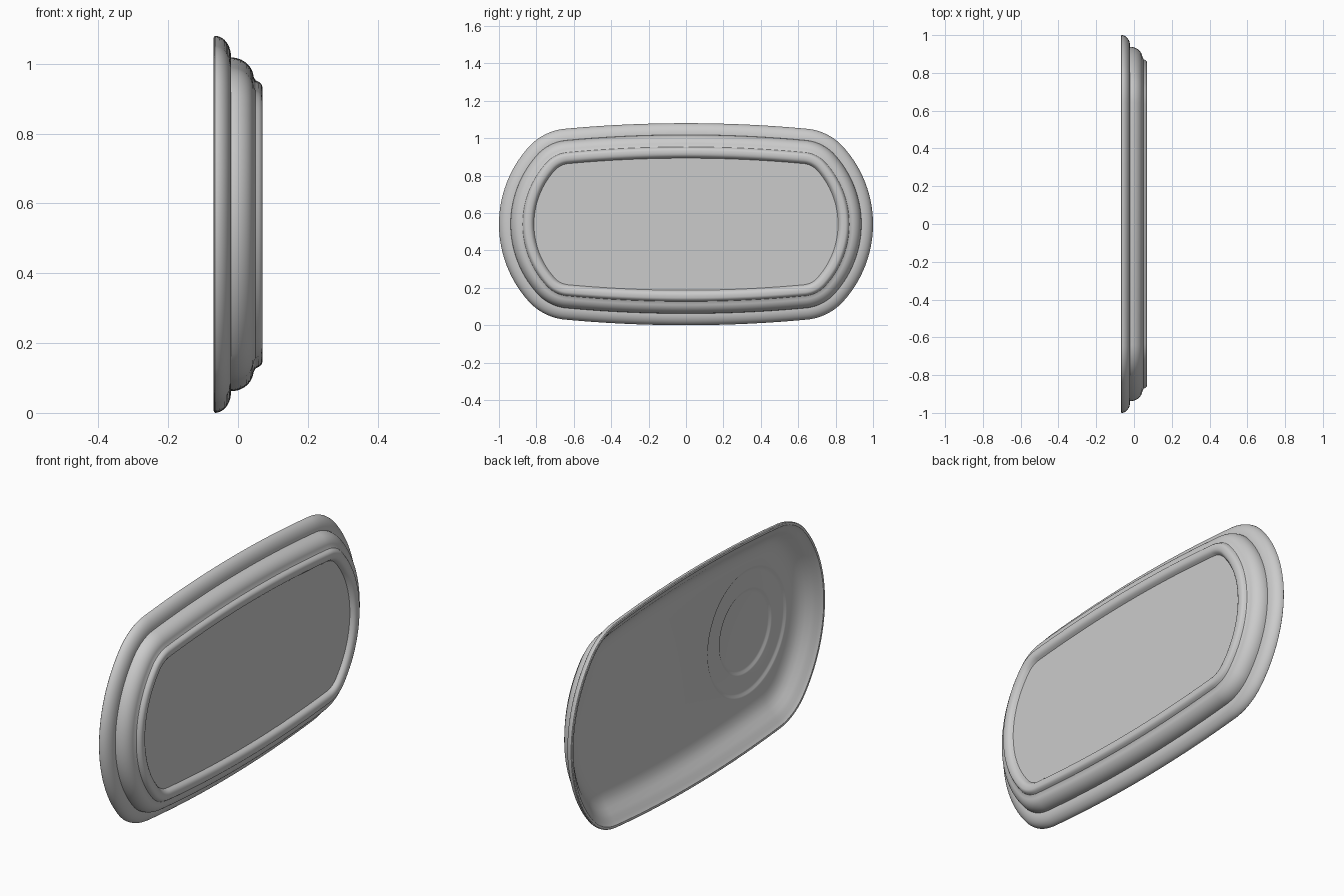
import bpy, bmesh
from math import sin, cos, pi, radians, hypot, atan2

cube = bpy.data.objects.get("Cube")
if cube:
    bpy.data.objects.remove(cube, do_unlink=True)

MID = 0.54                      # height of the tray's centre line
R_TOP, R_CORNER = 7.0, 0.30     # long side and corner radii
R_END = 0.615                   # short side radius
STEPS = 14

# Arc centres, shared by every parallel outline
lean = radians(5.3)
corner = ((R_TOP - R_CORNER) * sin(lean),
          MID - R_TOP + (R_TOP - R_CORNER) * cos(lean))
end = (1 - R_END, 0)
turn = atan2(corner[1], corner[0] - end[0])


def quarter():
    """Centre, radius and angle for each point from the end to the long side."""
    arcs = [(end, R_END, 0, turn),
            (corner, R_CORNER, turn, pi / 2 - lean),
            ((0, MID - R_TOP), R_TOP, pi / 2 - lean, pi / 2)]
    return [(c, r, a + (b - a) * i / STEPS)
            for c, r, a, b in arcs for i in range(STEPS)] + [(arcs[2][0], R_TOP, pi / 2)]


def outline(inset):
    """Closed rounded outline, moved inward by inset."""
    q = [(c[0] + (r - inset) * cos(a), c[1] + (r - inset) * sin(a)) for c, r, a in quarter()]
    half = q + [(-y, z) for y, z in q[-2::-1]]
    return half + [(y, -z) for y, z in half[-2:0:-1]]


def circle(radius, n=96):
    return [(-0.51 + radius * cos(2 * pi * i / n), radius * sin(2 * pi * i / n))
            for i in range(n)]


bm = bmesh.new()


def add_loop(points, x):
    return [bm.verts.new((x, y, z + MID)) for y, z in points]


def skin(loops):
    for a, b in zip(loops, loops[1:]):
        n = len(a)
        for i in range(n):
            j = (i + 1) % n
            bm.faces.new((a[i], a[j], b[j], b[i]))


def bulge(inset, x, width, depth, last, n=10):
    """Rounded step of the outer wall as (inset, x) pairs."""
    return [(inset + width * (1 - cos(last * i / n)), x + depth * sin(last * i / n))
            for i in range(n + 1)]


# Section from the recessed base, round the foot, up the wall and over the rim
foot = [(0.187, 0.048), (0.181, 0.058), (0.176, 0.064), (0.168, 0.069), (0.158, 0.07),
        (0.146, 0.07), (0.138, 0.067), (0.132, 0.06), (0.127, 0.05)]
wall = bulge(0.062, -0.02, 0.06, 0.065, radians(85))[::-1]
brim = bulge(0, -0.066, 0.06, 0.046, pi / 2)[::-1]
inside = [(0.003, -0.069), (0.008, -0.07), (0.014, -0.069), (0.018, -0.065), (0.03, -0.056),
          (0.045, -0.046), (0.06, -0.034), (0.08, -0.015), (0.1, 0),
          (0.12, 0.01), (0.145, 0.017), (0.17, 0.02)]
loops = [add_loop(outline(d), x) for d, x in foot + wall + brim + inside]
skin(loops)
bm.faces.new(loops[0])

# Two round steps sunk into the floor for a cup
well = [(0.315, 0.02), (0.308, 0.022), (0.3, 0.027), (0.29, 0.029),
        (0.21, 0.029), (0.203, 0.031), (0.195, 0.036), (0.185, 0.038)]
cup = [add_loop(circle(r), x) for r, x in well]
skin(cup)
bm.faces.new(cup[-1])

# Flat floor between the wall and the cup well
bm.edges.ensure_lookup_table()
border = [bm.edges.get((l[i - 1], l[i])) for l in (loops[-1], cup[0]) for i in range(len(l))]
bmesh.ops.triangle_fill(bm, edges=border, use_beauty=True, normal=(-1, 0, 0))
bmesh.ops.recalc_face_normals(bm, faces=bm.faces)

mesh = bpy.data.meshes.new("tray")
bm.to_mesh(mesh)
bm.free()
tray = bpy.data.objects.new("tray", mesh)
bpy.context.collection.objects.link(tray)

# Plain grey material
grey = bpy.data.materials.new("light grey")
grey.use_nodes = True
colour = (0.6, 0.6, 0.6, 1)
grey.diffuse_color = colour
grey.node_tree.nodes["Principled BSDF"].inputs["Base Color"].default_value = colour
mesh.materials.append(grey)

for o in bpy.context.selected_objects:
    o.select_set(False)
tray.select_set(True)
bpy.context.view_layer.objects.active = tray
bpy.ops.object.shade_smooth_by_angle(angle=radians(32))
